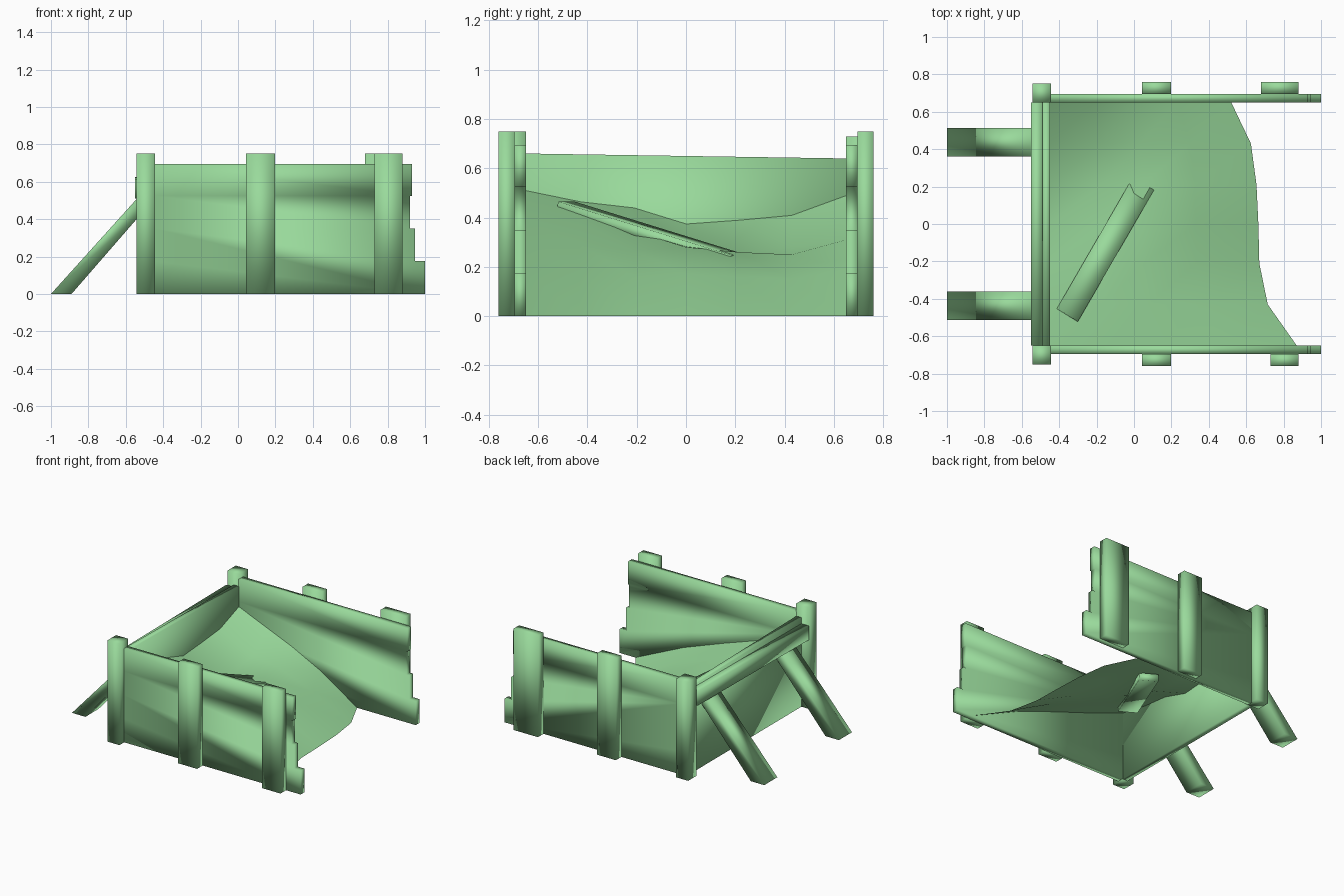
import bpy, bmesh
from math import pi
from mathutils import Vector

cube = bpy.data.objects.get("Cube")
if cube:
    bpy.data.objects.remove(cube, do_unlink=True)

green = bpy.data.materials.new("pale green")
green.use_nodes = True
colour = (0.32, 0.70, 0.33, 1)
green.diffuse_color = colour
green.node_tree.nodes["Principled BSDF"].inputs["Base Color"].default_value = colour


def finish(name, bm, angle=pi):
    bmesh.ops.recalc_face_normals(bm, faces=bm.faces)
    me = bpy.data.meshes.new(name)
    bm.to_mesh(me)
    bm.free()
    me.materials.append(green)
    ob = bpy.data.objects.new(name, me)
    bpy.context.collection.objects.link(ob)
    bpy.ops.object.select_all(action="DESELECT")
    ob.select_set(True)
    bpy.context.view_layer.objects.active = ob
    bpy.ops.object.shade_smooth_by_angle(angle=angle)


def prism(name, points, depth):
    """Extrude a flat outline along a depth vector."""
    bm = bmesh.new()
    face = bm.faces.new([bm.verts.new(p) for p in points])
    out = bmesh.ops.extrude_face_region(bm, geom=[face])
    moved = [g for g in out["geom"] if isinstance(g, bmesh.types.BMVert)]
    bmesh.ops.translate(bm, verts=moved, vec=Vector(depth))
    finish(name, bm)


def box(name, x0, x1, y0, y1, z0, z1):
    outline = [(x0, y0, z0), (x1, y0, z0), (x1, y1, z0), (x0, y1, z0)]
    prism(name, outline, (0, 0, z1 - z0))


# Side walls: one sheet of boards broken to different lengths, plus posts and a brace
boards = [(0, 0.175, 1.0), (0.175, 0.35, 0.945), (0.35, 0.525, 0.92), (0.525, 0.695, 0.93)]
for side, s, corner_top, end_x in (("front", -1, 0.75, 0.73), ("back", 1, 0.73, 0.68)):
    inner, outer = s * 0.65, s * 0.695
    outline = [(-0.45, inner, 0)]
    for z0, z1, end in boards:
        outline += [(end, inner, z0), (end, inner, z1)]
    outline += [(-0.45, inner, z1) for z0, z1, end in reversed(boards)]
    prism(f"{side}_wall", outline, (0, outer - inner, 0))
    box(f"{side}_middle_post", 0.042, 0.197, outer, s * 0.76, 0, 0.75)
    box(f"{side}_end_post", end_x, 0.88, outer, s * 0.76, 0, 0.75)
    box(f"{side}_corner_post", -0.543, -0.445, s * 0.65, s * 0.75, 0, corner_top)
    # Slanted brace with a level foot
    prism(f"{side}_brace",
          [(-1, s * 0.36, 0), (-0.89, s * 0.36, 0), (-0.49, s * 0.36, 0.46), (-0.49, s * 0.36, 0.565)],
          (0, s * 0.153, 0))

# End wall and its outer rail, both a little crooked
prism("end_panel", [(-0.49, -0.65, 0), (-0.49, 0.65, 0), (-0.49, 0.65, 0.64), (-0.49, -0.65, 0.66)],
      (0.042, 0, 0))
prism("end_rail", [(-0.55, -0.65, 0.51), (-0.55, 0.65, 0.52), (-0.55, 0.65, 0.625), (-0.55, -0.65, 0.615)],
      (0.06, 0, 0))

# Soil heap: each row is y, the x where it meets the ground, and heights from the end wall outwards
stations = (0, 0.25, 0.45, 0.7, 1)
rows = [(-0.65, 0.87, (0.51, 0.39, 0.30, 0.18, 0)),
        (-0.43, 0.715, (0.465, 0.39, 0.29, 0.18, 0)),
        (-0.21, 0.67, (0.44, 0.345, 0.265, 0.16, 0)),
        (0, 0.665, (0.375, 0.29, 0.28, 0.17, 0)),
        (0.21, 0.655, (0.39, 0.255, 0.26, 0.16, 0)),
        (0.43, 0.625, (0.41, 0.28, 0.25, 0.15, 0)),
        (0.65, 0.52, (0.49, 0.39, 0.31, 0.19, 0))]
bm = bmesh.new()
grid = [[bm.verts.new((-0.45 + t * (reach + 0.45), y, z)) for t, z in zip(stations, heights)]
        for y, reach, heights in rows]
for a, b in zip(grid, grid[1:]):
    for k in range(len(stations) - 1):
        bm.faces.new((a[k], a[k + 1], b[k + 1], b[k]))
finish("soil_heap", bm)

# Loose plank half buried in the heap
start, end = Vector((-0.355, -0.485, 0.465)), Vector((0.05, 0.215, 0.248))
along = end - start
across = along.cross(Vector((0, 0, 1))).normalized() * 0.066
down = along.cross(across).normalized() * 0.05
if down.z > 0:
    down.negate()
prism("loose_plank", [start - across, start + across, start + across + down, start - across + down], along)
